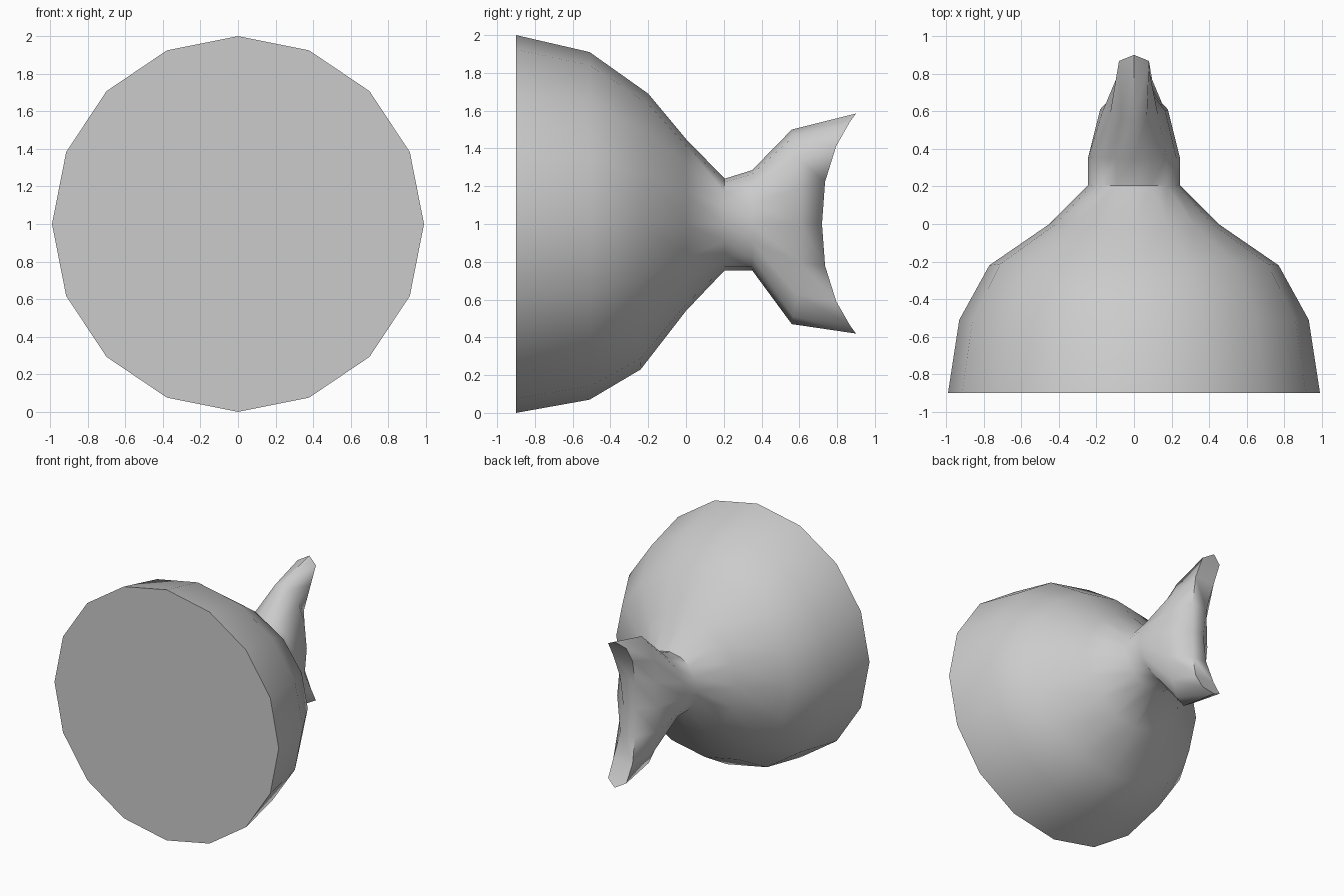
import bpy
import bmesh
from math import sin, cos, pi, radians

cube = bpy.data.objects.get("Cube")
if cube:
    bpy.data.objects.remove(cube, do_unlink=True)

SIDES = 16
HALF = SIDES // 2

grey = bpy.data.materials.new("light grey")
grey.use_nodes = True
COLOUR = (0.6, 0.6, 0.6, 1)
grey.diffuse_color = COLOUR
grey.node_tree.nodes["Principled BSDF"].inputs["Base Color"].default_value = COLOUR

# Rings along the body: y, tilt, half width, height above and below the axis
RINGS = [
    (-0.90, 0.0, 0.99, 1.00, 1.00),
    (-0.51, 0.0, 0.93, 0.91, 0.93),
    (-0.22, 0.02, 0.77, 0.69, 0.77),
    (0.00, 0.0, 0.45, 0.45, 0.46),
    (0.205, 0.0, 0.245, 0.24, 0.245),
    (0.35, 0.0, 0.245, 0.285, 0.245),
]
# Half widths of the trailing edge, from tip to middle
EDGE = [0, 0.08, 0.085, 0.065, 0.05]


def vertical(c, up, down):
    return 1 + c * (up if c > 0 else down)


bm = bmesh.new()
angles = [2 * pi * k / SIDES for k in range(SIDES)]
loops = []
for y, tilt, width, up, down in RINGS:
    loops.append([bm.verts.new((width * sin(a), y + tilt * cos(a),
                                vertical(cos(a), up, down))) for a in angles])

# Tall thin section where the tail flares
loops.append([bm.verts.new((0.18 * sin(a), 0.61 - 0.05 * cos(a) ** 2,
                            vertical(cos(a), 0.5, 0.53))) for a in angles])

# Forked trailing edge, swept back to both tips
tail = []
for k, a in enumerate(angles):
    step = min(k % HALF, HALF - k % HALF)
    side = 1 if k < HALF else -1
    tail.append(bm.verts.new((side * EDGE[step], 0.72 + 0.18 * abs(cos(a)) ** 2.5,
                              vertical(cos(a), 0.585, 0.58))))
loops.append(tail)

# Skin between neighbouring rings
for first, second in zip(loops, loops[1:]):
    for k in range(SIDES):
        n = (k + 1) % SIDES
        bm.faces.new((first[k], first[n], second[n], second[k]))

# Flat front disc and the narrow strip closing the tail
bm.faces.new(loops[0])
for k in range(HALF):
    corners = [tail[k], tail[k + 1], tail[-(k + 1)], tail[-k]]
    bm.faces.new(list(dict.fromkeys(corners)))

bmesh.ops.recalc_face_normals(bm, faces=bm.faces)
mesh = bpy.data.meshes.new("round_body_with_tail")
bm.to_mesh(mesh)
bm.free()
mesh.materials.append(grey)
body = bpy.data.objects.new("round_body_with_tail", mesh)
bpy.context.collection.objects.link(body)

bpy.ops.object.select_all(action="DESELECT")
body.select_set(True)
bpy.context.view_layer.objects.active = body
bpy.ops.object.shade_smooth_by_angle(angle=radians(50))
